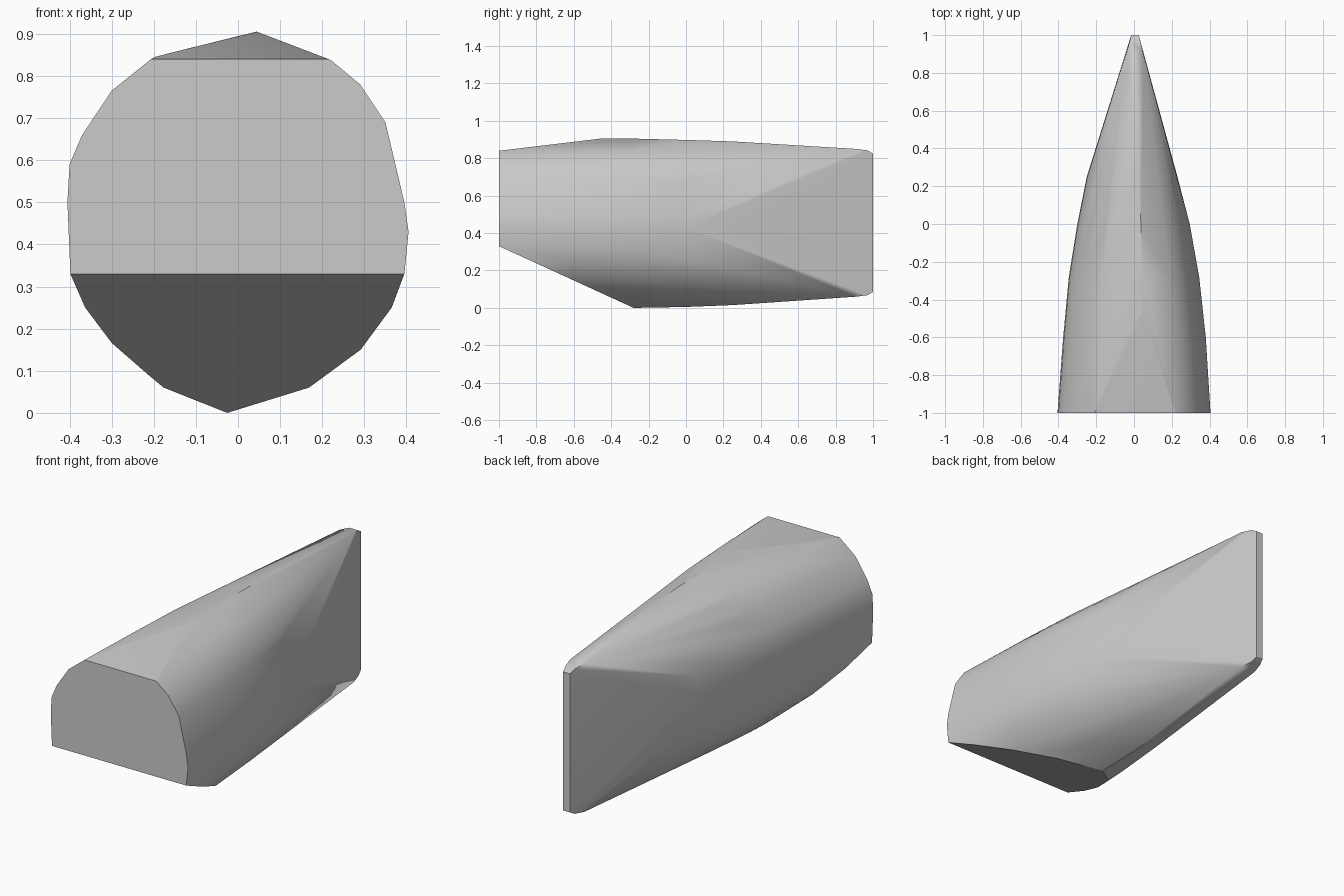
import bpy, bmesh, math
from mathutils import Vector

cube = bpy.data.objects.get("Cube")
if cube:
    bpy.data.objects.remove(cube, do_unlink=True)

grey = bpy.data.materials.new("plain grey")
grey.use_nodes = True
colour = (0.6, 0.6, 0.6, 1)
grey.diffuse_color = colour
grey.node_tree.nodes["Principled BSDF"].inputs["Base Color"].default_value = colour

# Rounded cross-section (x, z) of the wide end
outline = [(-.03, 0), (.19, .06), (.31, .15), (.375, .25), (.395, .33), (.405, .43),
           (.395, .5), (.35, .69), (.29, .78), (.22, .838), (.05, .905),
           (-.2, .845), (-.3, .765), (-.37, .66), (-.4, .59), (-.405, .5),
           (-.398, .33), (-.375, .25), (-.32, .165), (-.2, .06)]

# Stations along the body: y, left half-width, right half-width, bottom, top
stations = [(-1, .405, .405, 0, .9), (-.6, .38, .375, 0, .9),
            (-.28, .345, .345, 0, .9), (0, .295, .3, .005, .893),
            (.25, .23, .25, .015, .885)]


def hull(points):
    """Closed convex skin around the points."""
    bm = bmesh.new()
    for p in points:
        bm.verts.new(p)
    res = bmesh.ops.convex_hull(bm, input=bm.verts[:])
    loose = {g for g in res["geom_interior"] + res["geom_unused"]
             if isinstance(g, bmesh.types.BMVert)}
    bmesh.ops.delete(bm, geom=list(loose), context="VERTS")
    return bm


points = []
for y, left, right, low, high in stations:
    for x, z in outline:
        width = left if x > 0 else right
        points.append(Vector((x * width / .405, y, low + z * (high - low) / .9)))

# Narrow upright blade at the back, with a softened rim
for y, inset in ((.91, 0), (.97, .008), (1, .025)):
    half = .02 + (1 - y) * .25
    for x in (.005 - half, .005 + half):
        points += [Vector((x, y, .06 + inset)), Vector((x, y, .85 - inset))]

# Slice the underside and the front of the roof flat
body = hull(points)
cuts = [((0, -1, .33), (0, -.33, -.72)), ((0, -1, .84), (0, -.06, .5))]
for spot, direction in cuts:
    bmesh.ops.bisect_plane(body, geom=body.verts[:] + body.edges[:] + body.faces[:],
                           plane_co=spot, plane_no=Vector(direction).normalized(),
                           clear_outer=True)
    remaining = [v.co.copy() for v in body.verts]
    body.free()
    body = hull(remaining)

bmesh.ops.dissolve_limit(body, angle_limit=math.radians(.5),
                         verts=body.verts[:], edges=body.edges[:])
bmesh.ops.recalc_face_normals(body, faces=body.faces[:])

mesh = bpy.data.meshes.new("tapered_body")
body.to_mesh(mesh)
body.free()
mesh.materials.append(grey)
obj = bpy.data.objects.new("tapered_body", mesh)
bpy.context.collection.objects.link(obj)
bpy.context.view_layer.objects.active = obj
obj.select_set(True)
bpy.ops.object.shade_smooth_by_angle(angle=math.radians(30))
